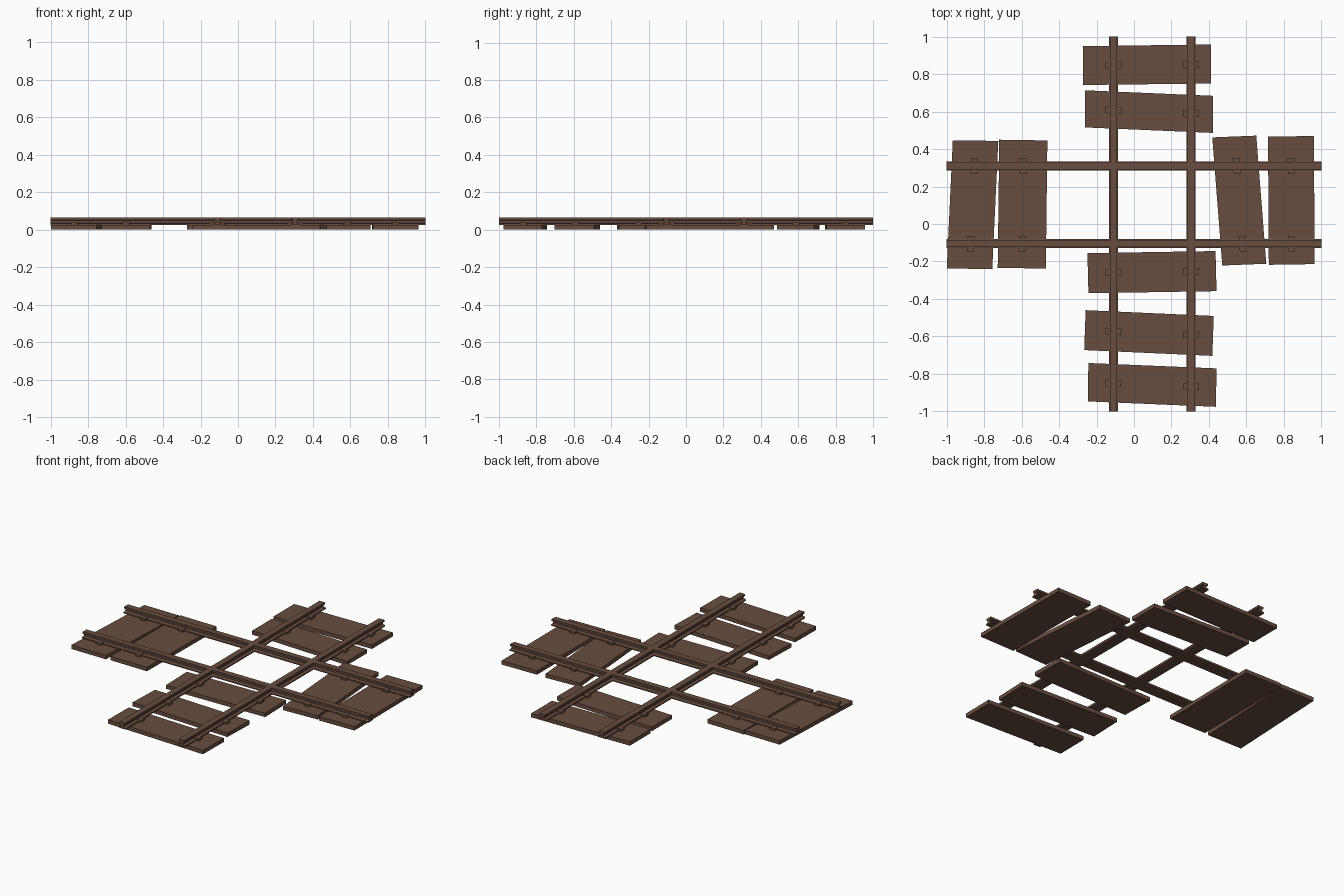
import bpy, bmesh
from mathutils import Vector

cube = bpy.data.objects.get("Cube")
if cube:
    bpy.data.objects.remove(cube, do_unlink=True)


def material(name, rgb):
    mat = bpy.data.materials.new(name)
    mat.use_nodes = True
    mat.diffuse_color = (*rgb, 1)
    mat.node_tree.nodes["Principled BSDF"].inputs["Base Color"].default_value = (*rgb, 1)
    return mat


brown = material("weathered brown", (0.14, 0.074, 0.052))


def prism(name, outline, offset):
    """Extrude a closed outline by an offset into a solid object."""
    bm = bmesh.new()
    face = bm.faces.new([bm.verts.new(p) for p in outline])
    result = bmesh.ops.extrude_face_region(bm, geom=[face])
    moved = [v for v in result["geom"] if isinstance(v, bmesh.types.BMVert)]
    bmesh.ops.translate(bm, verts=moved, vec=offset)
    bmesh.ops.recalc_face_normals(bm, faces=bm.faces)
    mesh = bpy.data.meshes.new(name)
    bm.to_mesh(mesh)
    bm.free()
    mesh.materials.append(brown)
    obj = bpy.data.objects.new(name, mesh)
    bpy.context.collection.objects.link(obj)
    return obj


def slab(name, centre, u, v, bottom, height):
    """Slanted board with half-edge vectors u and v."""
    base = Vector((*centre, bottom))
    corners = [base - u - v, base + u - v, base + u + v, base - u + v]
    return prism(name, corners, (0, 0, height))


PLANK_TOP = 0.025
RAIL_TOP = 0.065
RAILS_X = (-0.11, 0.305)   # rails running front to back
RAILS_Y = (-0.105, 0.31)   # rails running side to side

# Rails: half of the I-shaped section, mirrored
half = [(0.024, PLANK_TOP), (0.024, 0.032), (0.008, 0.037),
        (0.008, 0.049), (0.019, 0.053), (0.019, RAIL_TOP)]
section = half + [(-w, z) for w, z in reversed(half)]
for i, x in enumerate(RAILS_X):
    prism(f"long_rail_{i + 1}", [(x + w, -1, z) for w, z in section], (0, 2, 0))
for i, y in enumerate(RAILS_Y):
    prism(f"cross_rail_{i + 1}", [(-1, y + w, z) for w, z in section], (2, 0, 0))


def clip(name, x, y, along, across):
    slab(name, (x, y), along.normalized() * 0.042, across.normalized() * 0.018,
         PLANK_TOP - 0.002, 0.015)


# Sleepers under the long rails: centre, width, slope, end skew
for i, (x, y, width, slope, skew) in enumerate([
        (0.07, 0.85, 0.208, 0.012, 0),
        (0.08, 0.60, 0.198, -0.043, 0),
        (0.096, -0.257, 0.214, 0.016, -0.025),
        (0.08, -0.582, 0.213, -0.045, 0.035),
        (0.097, -0.859, 0.205, -0.042, 0.013)]):
    u, v = Vector((1, slope, 0)), Vector((skew, 1, 0))
    slab(f"long_track_sleeper_{i + 1}", (x, y), u * 0.342, v * width / 2, 0, PLANK_TOP)
    for rail in RAILS_X:
        clip(f"long_track_clip_{i + 1}", rail, y + (rail - x) * slope, u, v)

# Sleepers under the cross rails: centre, width, lean, end skew
for i, (x, y, width, lean, skew) in enumerate([
        (-0.862, 0.103, 0.243, 0.047, -0.01),
        (-0.595, 0.106, 0.257, 0.012, -0.015),
        (0.562, 0.125, 0.235, -0.078, 0.04),
        (0.84, 0.126, 0.245, -0.006, 0.016)]):
    u, v = Vector((lean, 1, 0)), Vector((1, skew, 0))
    slab(f"cross_track_sleeper_{i + 1}", (x, y), u * 0.342, v * width / 2, 0, PLANK_TOP)
    for rail in RAILS_Y:
        clip(f"cross_track_clip_{i + 1}", x + (rail - y) * lean, rail, u, v)
